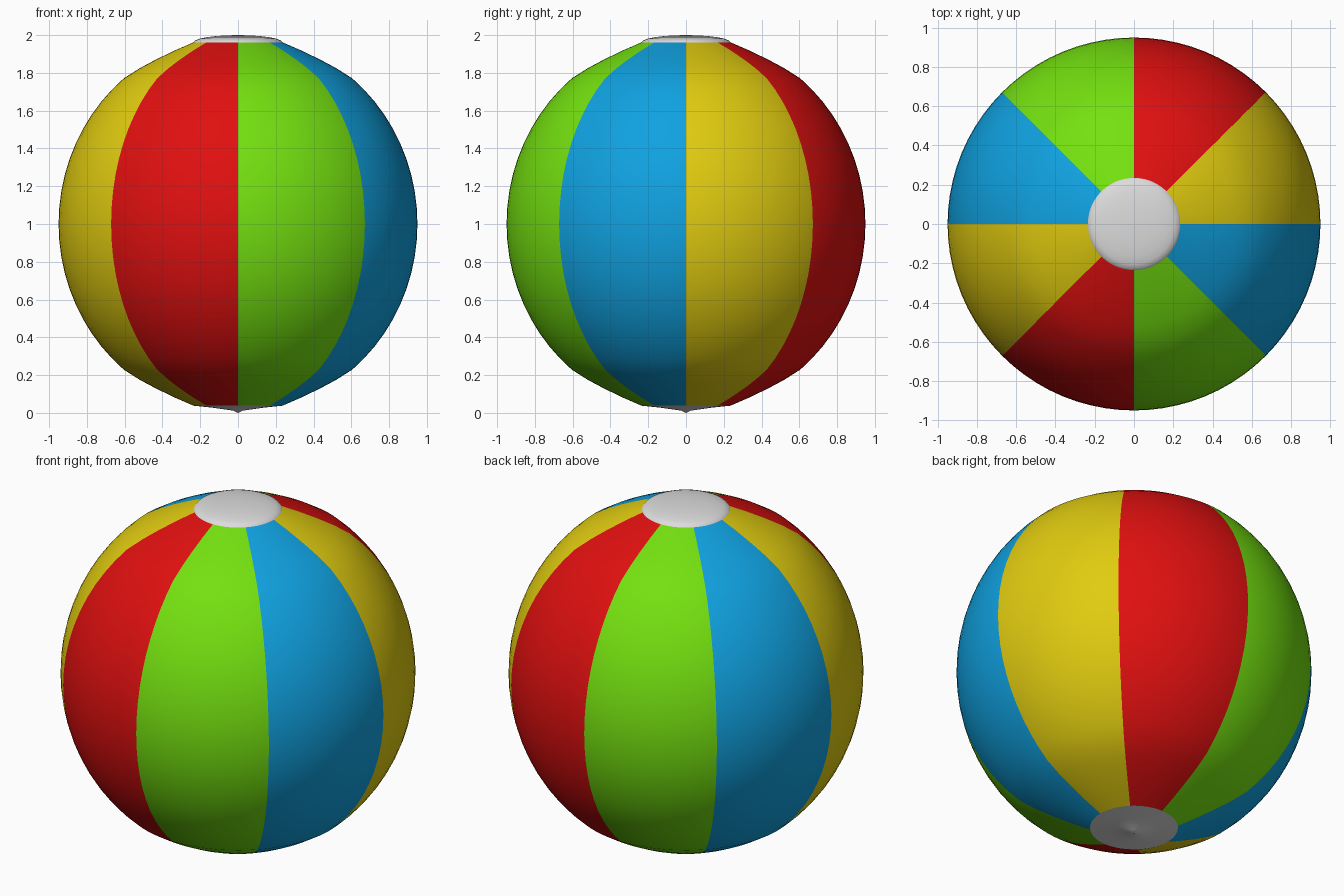
import bpy, bmesh
from math import sin, cos, tau, pi, sqrt

cube = bpy.data.objects.get("Cube")
if cube:
    bpy.data.objects.remove(cube, do_unlink=True)

PANELS, STEPS = 8, 10
SEGMENTS = PANELS * STEPS


def material(name, rgb):
    m = bpy.data.materials.new(name)
    m.use_nodes = True
    color = (*rgb, 1)
    m.diffuse_color = color
    m.node_tree.nodes["Principled BSDF"].inputs["Base Color"].default_value = color
    return m


yellow = material("yellow", (0.75, 0.6, 0.005))
red = material("red", (0.75, 0.005, 0.005))
green = material("green", (0.175, 0.75, 0.005))
blue = material("blue", (0.005, 0.36, 0.75))
white = material("white", (0.72, 0.72, 0.72))


def revolve(name, profile, mats, pick=lambda segment: 0):
    """Spin a bottom-to-top (radius, height) profile around z."""
    bm = bmesh.new()
    rings = []
    for r, z in profile:
        if r == 0:
            rings.append([bm.verts.new((0, 0, z))] * SEGMENTS)
        else:
            rings.append([bm.verts.new((r * cos(tau * i / SEGMENTS),
                                        r * sin(tau * i / SEGMENTS), z))
                          for i in range(SEGMENTS)])
    for low, high in zip(rings, rings[1:]):
        for i in range(SEGMENTS):
            j = (i + 1) % SEGMENTS
            corners = list(dict.fromkeys((low[i], low[j], high[j], high[i])))
            face = bm.faces.new(corners)
            face.smooth = True
            face.material_index = pick(i)
    mesh = bpy.data.meshes.new(name)
    bm.to_mesh(mesh)
    bm.free()
    for m in mats:
        mesh.materials.append(m)
    obj = bpy.data.objects.new(name, mesh)
    bpy.context.collection.objects.link(obj)
    return obj


# Ball wall: bulging sides, flattened shoulders running up to the caps
RADIUS, CAP_R, CAP_Z = 0.95, 0.235, 0.962
upper = []
for k in range(11):
    h = sin(k / 10 * pi * 0.28)
    upper.append((RADIUS * sqrt(1 - h * h), h))
upper += [(0.52, 0.825), (0.43, 0.873), (0.33, 0.921), (CAP_R, CAP_Z)]
wall = [(r, 1 - h) for r, h in reversed(upper[1:])] + [(r, 1 + h) for r, h in upper]
revolve("ball_panels", wall, [yellow, red, green, blue],
        lambda i: (i // STEPS) % 4)

# Domed top cap
dome = [(CAP_R * cos(k * pi / 12), 1 + CAP_Z + (1 - CAP_Z) * sin(k * pi / 12))
        for k in range(6)] + [(0, 2)]
revolve("top_cap", dome, [white])

# Shallow bottom cap with a small valve point
revolve("bottom_cap", [(0, 0), (0.025, 0.012), (0.13, 0.027),
                       (CAP_R, 1 - CAP_Z)], [white])
